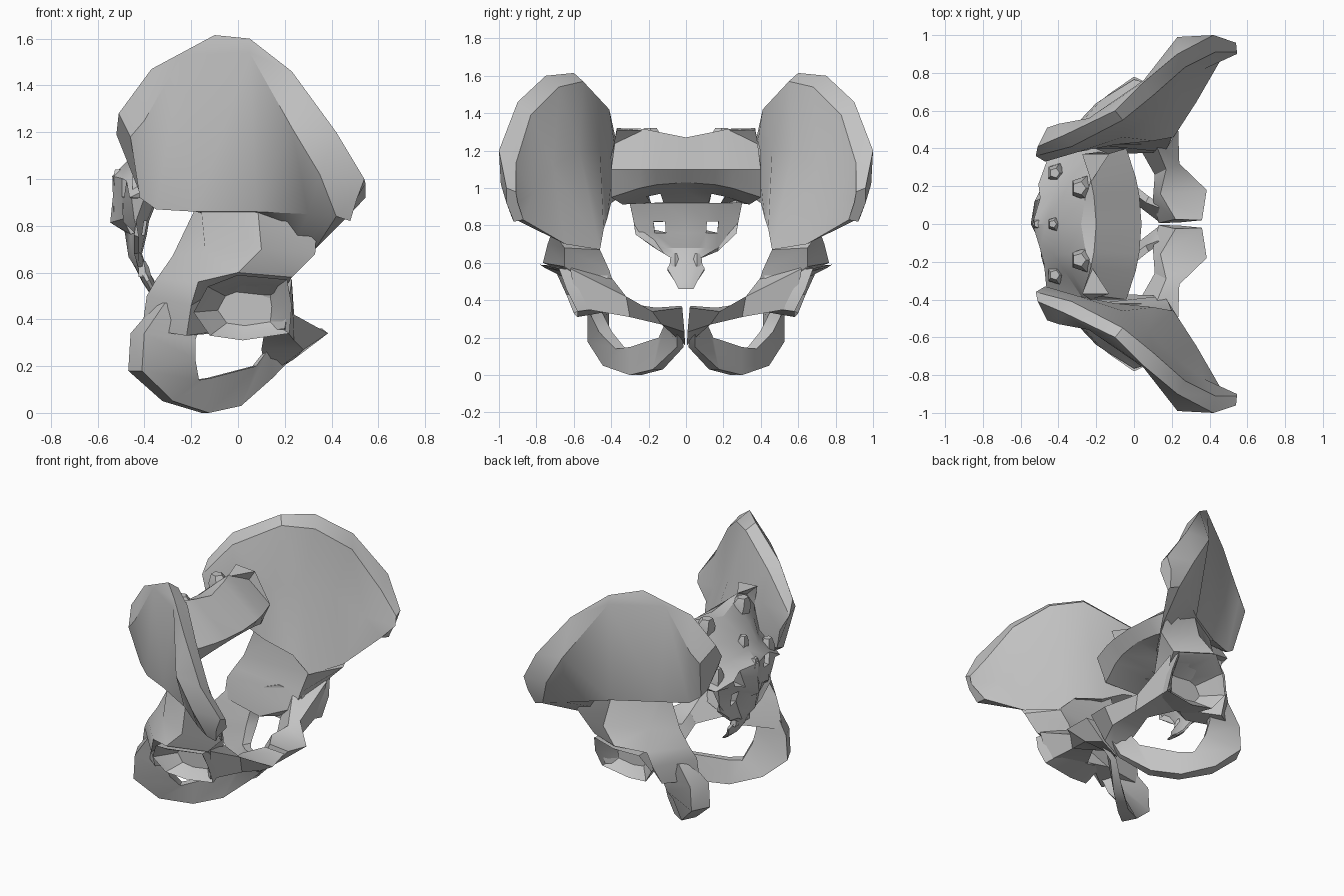
import bpy, bmesh, math, random
from mathutils import Vector

cube = bpy.data.objects.get("Cube")
if cube:
    bpy.data.objects.remove(cube, do_unlink=True)

random.seed(4)
bone = bpy.data.materials.new("bone grey")
bone.use_nodes = True
bone.diffuse_color = (0.55, 0.55, 0.55, 1)
bone.node_tree.nodes["Principled BSDF"].inputs["Base Color"].default_value = (0.55, 0.55, 0.55, 1)


def finish(name, bm):
    """Turn a bmesh into a shaded object."""
    bmesh.ops.recalc_face_normals(bm, faces=bm.faces)
    me = bpy.data.meshes.new(name)
    bm.to_mesh(me)
    bm.free()
    me.materials.append(bone)
    me.shade_smooth()
    me.set_sharp_from_angle(angle=math.radians(30))
    ob = bpy.data.objects.new(name, me)
    bpy.context.scene.collection.objects.link(ob)
    return ob


def loft(name, sections, side=1):
    """Skin closed sections in order and cap both ends; side -1 mirrors in y."""
    bm = bmesh.new()
    rings = [[bm.verts.new((x, y * side, z)) for x, y, z in s] for s in sections]
    n = len(rings[0])
    for a, b in zip(rings, rings[1:]):
        for i in range(n):
            k = (i + 1) % n
            bm.faces.new((a[i], a[k], b[k], b[i]))
    bm.faces.new(rings[0])
    bm.faces.new(rings[-1])
    return finish(name, bm)


# Iliac wing: sections from rear to front tip
# (outer low, outer middle, crest, inner crest, inner middle, inner low)
WING = [
    [(-.42, .44, .92), (-.46, .51, 1.18), (-.51, .41, 1.28), (-.52, .36, 1.19), (-.47, .33, 1.09), (-.42, .37, .94)],
    [(-.35, .47, .87), (-.40, .53, 1.25), (-.37, .47, 1.47), (-.33, .41, 1.42), (-.30, .38, 1.22), (-.25, .40, .92)],
    [(-.18, .54, .86), (-.24, .56, 1.53), (-.10, .60, 1.615), (-.06, .55, 1.57), (-.06, .46, 1.20), (-.10, .42, .84)],
    [(.08, .69, .86), (.05, .76, 1.54), (.05, .75, 1.60), (.10, .68, 1.54), (.08, .57, 1.20), (.10, .44, .78)],
    [(.30, .86, .85), (.23, .99, 1.22), (.23, .90, 1.46), (.27, .83, 1.39), (.22, .71, 1.12), (.21, .46, .67)],
    [(.42, .93, .84), (.35, .99, 1.02), (.42, 1.0, 1.20), (.43, .91, 1.13), (.37, .82, .97), (.33, .645, .70)],
    [(.48, .92, .82), (.51, .96, .92), (.54, .96, 1.00), (.545, .91, .98), (.545, .90, .92), (.46, .87, .83)],
]
# Body below the wing (back, back outer, outer, front, inner)
BODY = [
    [(-.17, .43, .90), (-.16, .52, .90), (.08, .66, .92), (.34, .80, .88), (.08, .50, .95)],
    [(-.28, .46, .67), (-.14, .60, .69), (.10, .74, .70), (.33, .65, .68), (.20, .46, .67)],
    [(-.35, .46, .57), (-.17, .66, .56), (.00, .765, .60), (.23, .65, .58), (.18, .41, .56)],
    [(-.39, .44, .50), (-.20, .64, .46), (-.10, .50, .52), (.18, .53, .50), (.16, .38, .46)],
    [(-.41, .44, .36), (-.22, .57, .33), (-.08, .47, .35), (.08, .46, .36), (-.10, .37, .34)],
]
# Upper pubic branch (top back, top front, bottom front, bottom back)
PUBIS = [
    [(.10, .46, .60), (.23, .62, .57), (.20, .58, .36), (.02, .42, .34)],
    [(.17, .29, .38), (.24, .32, .42), (.24, .30, .31), (.11, .26, .33)],
    [(.14, .16, .36), (.385, .18, .34), (.28, .13, .27), (.10, .13, .27)],
    [(.22, .025, .37), (.36, .02, .36), (.24, .008, .23), (.13, .005, .16)],
]
# Sitting bone and lower branch: outer edge, opening edge, half thickness
ISCHIUM = [
    ((-.33, .49, .47), (-.15, .53, .44), .04),
    ((-.43, .47, .34), (-.20, .47, .31), .065),
    ((-.44, .47, .18), (-.20, .43, .23), .065),
    ((-.30, .40, .05), (-.18, .35, .14), .05),
    ((-.14, .27, .00), (-.12, .28, .15), .035),
    ((.00, .15, .03), (.07, .13, .20), .03),
    ((.14, .03, .15), (.13, .10, .28), .02),
    ((.25, .04, .26), (.18, .11, .31), .01),
]
# Hip socket rim, seen from outside
RIM = [(-.13, .69, .54), (.00, .78, .59), (.21, .68, .57), (.23, .64, .46),
       (.22, .58, .34), (.02, .58, .31), (-.12, .60, .33), (-.19, .64, .43)]


def rim_copy(scale, depth=None):
    """Rim shrunk about the socket centre, flattened to one y if given."""
    cx, cz = .04, .45
    return [(cx + (x - cx) * scale, depth or y - .02, cz + (z - cz) * scale) for x, y, z in RIM]


def band(edge_a, edge_b, t):
    """Flat four-point section between two edges."""
    n = Vector((.45, .89, 0)) * t
    a, b = Vector(edge_a), Vector(edge_b)
    return [tuple(p) for p in (a + n, b + n * .6, b - n * .6, a - n)]


for label, s in (("front", -1), ("back", 1)):
    loft(label + "_iliac_wing", WING, s)
    loft(label + "_hip_body", BODY, s)
    loft(label + "_upper_pubic_branch", PUBIS, s)
    loft(label + "_sitting_bone", [band(*row) for row in ISCHIUM], s)
    loft(label + "_hip_socket", [rim_copy(.8, .42), RIM, rim_copy(.9), rim_copy(.55, .52)], s)

# Sacrum and tailbone rows: front x, front z, back x, back z, half width
SACRUM = [
    (-.20, 1.27, -.28, 1.26, .37),
    (.04, 1.10, -.38, 1.18, .40),
    (-.03, 1.03, -.44, 1.08, .40),
    (-.24, .98, -.52, 1.00, .34),
    (-.34, .92, -.52, .91, .30),
    (-.38, .82, -.50, .83, .28),
    (-.39, .76, -.47, .76, .27),
    (-.41, .68, -.46, .68, .17),
    (-.39, .62, -.44, .62, .07),
    (-.36, .57, -.41, .56, .10),
    (-.33, .50, -.37, .50, .06),
    (-.29, .46, -.32, .46, .04),
]
COLS = (-1, -.62, -.40, 0, .40, .62, 1)
HOLES = {(3, 1), (3, 4), (5, 1), (5, 4)}


def sacrum():
    bm = bmesh.new()
    front, back = [], []
    for r, (xf, zf, xb, zb, w) in enumerate(SACRUM):
        fr, bk = [], []
        for f in COLS:
            wing = f * f * (w / .4)
            lift = .05 * min(1, abs(f) * 1.5) if r < 1 else 0
            drop = -.08 * wing if r in (2, 3) else 0
            fr.append(bm.verts.new((xf - .08 * wing, f * w, zf + lift + drop)))
            # raised spine ridge and rough rear surface
            ridge = -.03 if f == 0 and 1 < r < 7 else 0
            rough = random.uniform(-.02, .02) if 0 < r < 8 else 0
            inset = .16 if r < 3 else .08
            bk.append(bm.verts.new((xb + ridge + rough + inset * wing, f * w, zb + lift + drop + rough)))
        front.append(fr)
        back.append(bk)
    rows, cols = len(SACRUM) - 1, len(COLS) - 1
    kept = {(i, j) for i in range(rows) for j in range(cols)} - HOLES
    for i, j in sorted(kept):
        corners = [(i, j), (i, j + 1), (i + 1, j + 1), (i + 1, j)]
        bm.faces.new([front[a][b] for a, b in corners])
        bm.faces.new([back[a][b] for a, b in reversed(corners)])
        # walls along the outline and around the openings
        for k, step in enumerate(((-1, 0), (0, 1), (1, 0), (0, -1))):
            if (i + step[0], j + step[1]) not in kept:
                (a, b), (c, d) = corners[k], corners[(k + 1) % 4]
                bm.faces.new((front[a][b], back[a][b], back[c][d], front[c][d]))
    return finish("sacrum", bm)


sacrum()


def knob(name, x, y, z, r, h, lean):
    """Small tapered five-sided bump, leaning backwards."""
    loft(name, [[(x + lean * t + r * k * math.cos(a), y + r * k * math.sin(a), z + h * t)
                 for a in (i * math.tau / 5 for i in range(5))]
                for t, k in ((0, 1), (.6, .85), (1, .45))])


# Joint processes on the sacrum top, side bumps and spine bumps behind
for label, s in (("front", -1), ("back", 1)):
    knob(label + "_joint_process", -.24, .19 * s, 1.18, .08, .14, -.05)
    knob(label + "_side_bump", -.40, .27 * s, .92, .06, .13, -.02)
    knob(label + "_tailbone_horn", -.40, .06 * s, .58, .03, .07, -.01)
for i, (x, z) in enumerate(((-.41, 1.08), (-.49, .95), (-.49, .82))):
    knob("spine_bump_%d" % (i + 1), x, 0, z, .045, .09, -.02)
